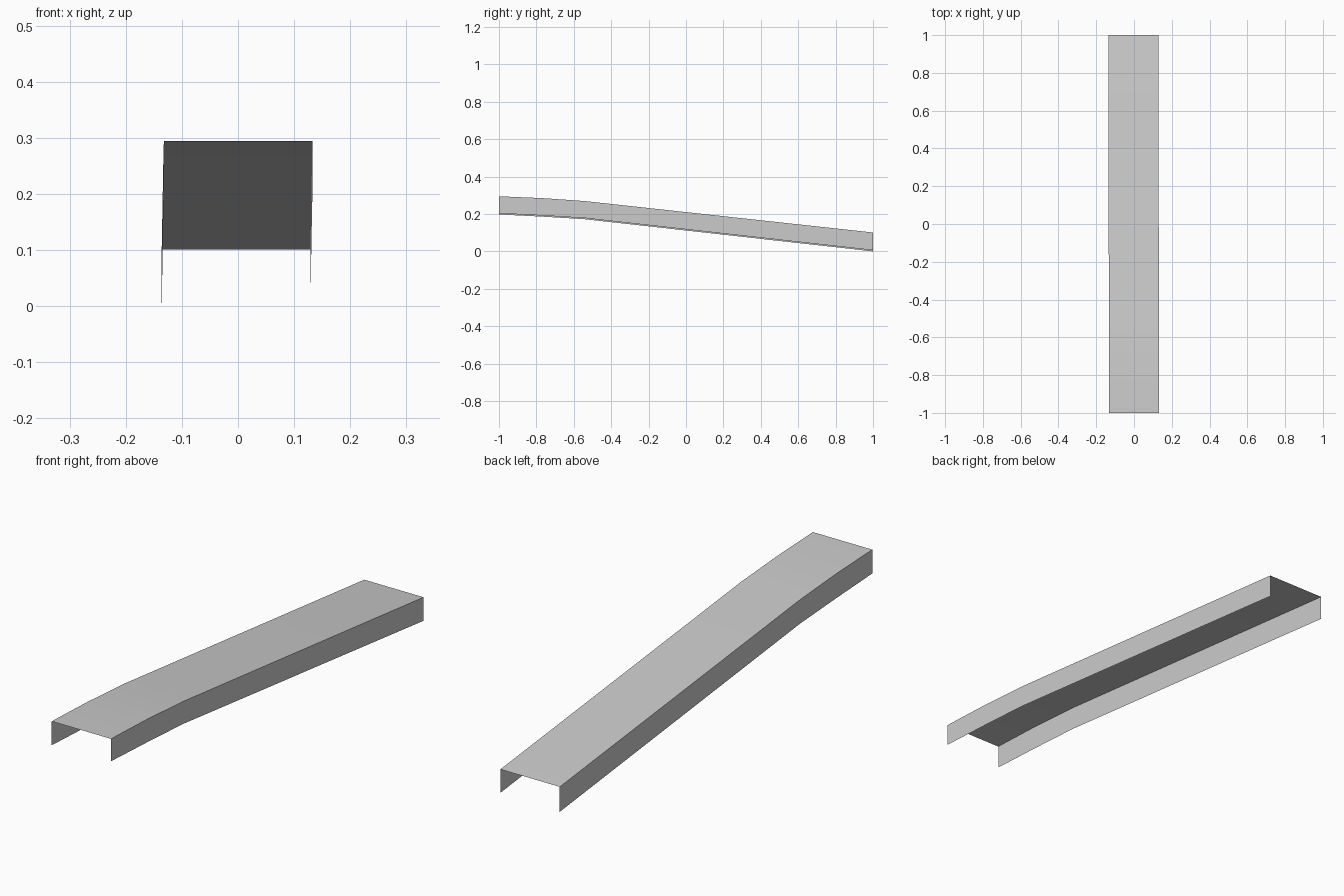
import bpy
import bmesh

if "Cube" in bpy.data.objects:
    bpy.data.objects.remove(bpy.data.objects["Cube"])

# Stations along the rail: y, top height, bottom height of the side walls
STATIONS = [
    (-1.00, 0.294, 0.200),
    (-0.95, 0.2925, 0.197),
    (-0.77, 0.285, 0.188),
    (-0.54, 0.269, 0.174),
    (1.00, 0.101, 0.002),
]


def edge_x(side, y):
    # The channel drifts slightly to the left towards the back
    return side * 0.1325 - 0.0015 - 0.002 * (y - 0.2) - 0.0004


def strip(name, edge_a, edge_b):
    """Thin sheet joining two edge lines."""
    bm = bmesh.new()
    rows = [(bm.verts.new(a), bm.verts.new(b)) for a, b in zip(edge_a, edge_b)]
    for (a0, b0), (a1, b1) in zip(rows, rows[1:]):
        bm.faces.new((a0, b0, b1, a1))
    mesh = bpy.data.meshes.new(name)
    bm.to_mesh(mesh)
    bm.free()
    mesh.shade_smooth()
    obj = bpy.data.objects.new(name, mesh)
    bpy.context.collection.objects.link(obj)
    return obj


def top_edge(side):
    return [(edge_x(side, y), y, top) for y, top, _ in STATIONS]


def bottom_edge(side):
    # Right wall is a touch shorter than the left one
    lift = 0.004 if side > 0 else -0.002
    return [(edge_x(side, y), y, bottom + lift) for y, _, bottom in STATIONS]


# Sloping top panel
strip("top_panel", top_edge(-1), top_edge(1))

# Side walls, facing outwards
strip("left_wall", bottom_edge(-1), top_edge(-1))
strip("right_wall", top_edge(1), bottom_edge(1))
